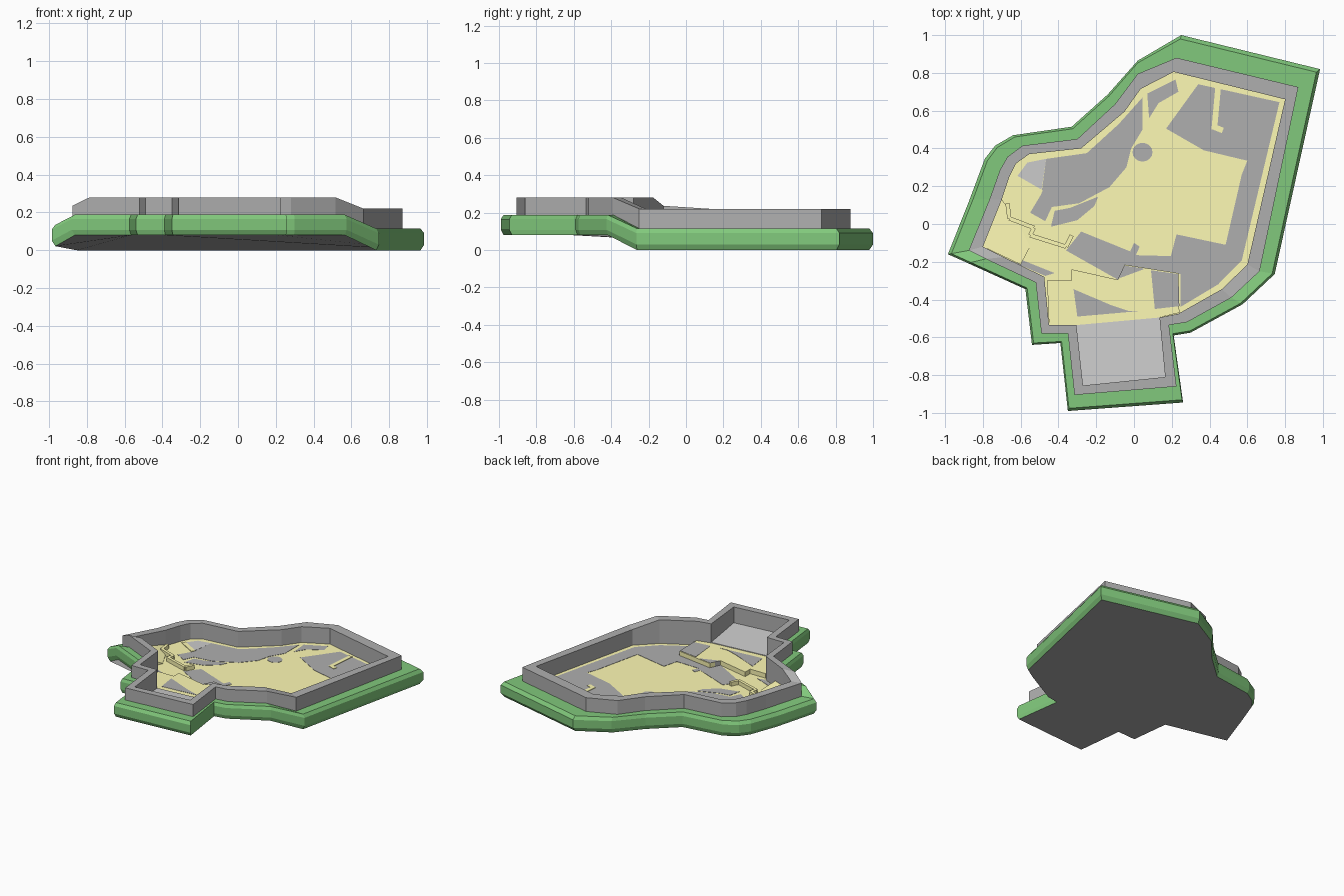
import bpy, bmesh, math

if "Cube" in bpy.data.objects:
    bpy.data.objects.remove(bpy.data.objects["Cube"])

def material(name, rgb):
    m = bpy.data.materials.new(name)
    m.diffuse_color = (*rgb, 1)
    m.use_nodes = True
    m.node_tree.nodes["Principled BSDF"].inputs["Base Color"].default_value = m.diffuse_color
    return m

SAND = material("sand", (1.0, 0.96, 0.46))
GREEN = material("grass", (0.22, 0.58, 0.20))
STONE = material("stone", (0.43, 0.43, 0.43))
PALE = material("pale_stone", (0.62, 0.62, 0.62))

def add_mesh(name, verts, faces, mat=STONE):
    bm = bmesh.new()
    vs = [bm.verts.new(v) for v in verts]
    for f in faces:
        bm.faces.new([vs[i] for i in f])
    bmesh.ops.recalc_face_normals(bm, faces=bm.faces)
    me = bpy.data.meshes.new(name)
    bm.to_mesh(me)
    bm.free()
    ob = bpy.data.objects.new(name, me)
    bpy.context.collection.objects.link(ob)
    me.materials.append(mat)
    return ob

def rings(name, loops, mat=STONE):
    """Skin neighbouring closed loops with quads."""
    n = len(loops[0])
    faces = []
    for r in range(len(loops) - 1):
        a, b = r * n, (r + 1) * n
        faces += [(a + i, a + (i + 1) % n, b + (i + 1) % n, b + i) for i in range(n)]
    return add_mesh(name, [v for l in loops for v in l], faces, mat)

def slab(name, pts, z0, z1, mat=STONE):
    """Flat polygon with thickness; z1 may be one height or one per corner."""
    n = len(pts)
    tops = z1 if isinstance(z1, (list, tuple)) else [z1] * n
    verts = [(x, y, z0) for x, y in pts] + [(x, y, z) for (x, y), z in zip(pts, tops)]
    faces = [tuple(range(n))[::-1], tuple(range(n, 2 * n))]
    faces += [(i, (i + 1) % n, n + (i + 1) % n, n + i) for i in range(n)]
    return add_mesh(name, verts, faces, mat)

def strip(name, a, b, width, z0, z1, mat=SAND):
    """Straight bar from a to b."""
    dx, dy = b[0] - a[0], b[1] - a[1]
    l = math.hypot(dx, dy)
    nx, ny = -dy / l * width / 2, dx / l * width / 2
    return slab(name, [(a[0] + nx, a[1] + ny), (a[0] - nx, a[1] - ny),
                       (b[0] - nx, b[1] - ny), (b[0] + nx, b[1] + ny)], z0, z1, mat)

# Matching outlines: grass edge, wall outside, wall inside, and how far each corner is lifted
EDGE = [(.25, 1), (.985, .82), (.745, -.265), (.575, -.425), (.30, -.575), (.21, -.59), (.26, -.945),
        (-.35, -.99), (-.39, -.63), (-.54, -.64), (-.575, -.345), (-.88, -.207), (-.985, -.16),
        (-.87, .13), (-.79, .345), (-.735, .415), (-.64, .47), (-.33, .515), (-.14, .685), (.02, .865)]
OUT = [(.225, .88), (.87, .725), (.665, -.25), (.515, -.39), (.28, -.52), (.185, -.535), (.225, -.86),
       (-.315, -.905), (-.35, -.58), (-.49, -.58), (-.52, -.31), (-.785, -.185), (-.875, -.14),
       (-.765, .13), (-.71, .285), (-.67, .355), (-.59, .415), (-.30, .45), (-.10, .635), (.02, .795)]
INN = [(.21, .805), (.80, .66), (.60, -.215), (.465, -.345), (.235, -.475), (.135, -.495), (.165, -.81),
       (-.27, -.855), (-.305, -.535), (-.45, -.535), (-.475, -.28), (-.69, -.175), (-.80, -.12),
       (-.70, .13), (-.66, .25), (-.625, .32), (-.555, .37), (-.28, .40), (-.05, .595), (.035, .715)]
LIFT = [0, 0, 0] + [1] * 9 + [.27] + [0] * 7

def loop(pts, z, rise):
    return [(x, y, z + rise * l) for (x, y), l in zip(pts, LIFT)]

RIM = [(e[0] + (o[0] - e[0]) * .17, e[1] + (o[1] - e[1]) * .17) for e, o in zip(EDGE, OUT)]

# Grass bank with a bulging edge, and the underside
rings("grass_bank", [loop(RIM, 0, .08), loop(EDGE, .03, .078), loop(EDGE, .09, .075),
                     loop(RIM, .115, .073), loop(OUT, .115, .073)], GREEN)
add_mesh("underside", loop(RIM, 0, .08), [tuple(range(len(RIM)))])

# Perimeter wall
FLOOR = .1
BASE = FLOOR - .006
rings("perimeter_wall", [loop(OUT, .11, .073), loop(OUT, .22, .06), loop(INN, .22, .06),
                         [(x, y, BASE) for x, y in INN]])

# Courtyard ground and the gate recess
slab("courtyard_ground", INN[:6] + INN[8:], BASE, FLOOR, SAND)
slab("gate_floor", INN[5:9], BASE, [.14, .16, .16, .14], PALE)

# Grey paved areas lying on the ground
PAVED = {
    "right_field": [(.34, .74), (.77, .645), (.57, -.195), (.445, -.32), (.245, -.44), (.245, -.265),
                    (.195, -.17), (.225, -.055), (.485, -.11), (.57, .26), (.6, .335), (.37, .39), (.17, .505)],
    "left_field": [(-.465, .345), (-.25, .375), (-.08, .53), (.045, .67), (.045, .50), (-.015, .40), (-.04, .30),
                   (-.13, .195), (-.29, .11), (-.435, .09), (-.47, .015), (-.55, .06), (-.49, .16)],
    "back_plot": [(.07, .69), (.22, .765), (.235, .70), (.13, .64), (.08, .56)],
    "long_plot": [(-.42, .07), (-.34, .085), (-.19, .145), (-.21, .095), (-.30, .02), (-.44, -.015)],
    "middle_plot": [(-.28, -.04), (-.02, -.145), (0, -.10), (.03, -.12), (.01, -.165), (.195, -.17),
                    (.245, -.265), (-.05, -.215), (-.085, -.295), (-.36, -.14)],
    "small_plot": [(-.62, -.18), (-.42, -.26), (-.47, -.275), (-.62, -.21)],
    "round_plot": [(.045 + .053 * math.cos(i * math.pi / 8), .38 + .05 * math.sin(i * math.pi / 8))
                   for i in range(16)],
}
for name, pts in PAVED.items():
    slab(name, pts, BASE, FLOOR + .002)
slab("left_corner_floor", [(-.565, .325), (-.465, .345), (-.49, .18), (-.62, .25)], BASE, FLOOR + .002, PALE)

# Raised front terrace with its two paved plots
TOP = FLOOR + .035
slab("front_terrace", [(-.33, -.24), (-.085, -.295), (-.05, -.215), (.235, -.26), (.24, -.47), (.135, -.495),
                       (-.305, -.535), (-.45, -.535), (-.46, -.30), (-.33, -.30)], BASE, TOP, SAND)
slab("terrace_plot_left", [(-.32, -.345), (-.12, -.43), (-.03, -.46), (.04, -.46), (-.30, -.49)], BASE, TOP + .002)
slab("terrace_plot_middle", [(-.085, -.29), (-.05, -.22), (.05, -.235), (.05, -.24)], BASE, TOP + .002)
slab("terrace_plot_right", [(.09, -.245), (.235, -.265), (.24, -.435), (.11, -.45)], BASE, TOP + .002)

# Sand paths crossing the paving
for i, (a, b) in enumerate([((.445, .72), (.425, .50)), ((.42, .515), (.47, .495)),
                            ((-.63, .245), (-.49, .165))]):
    strip(f"path_{i}", a, b, .03, BASE, FLOOR + .005)

# Sloping ground in the left corner
slab("corner_ramp", [(-.80, -.12), (-.70, .13), (-.62, .02), (-.55, -.12), (-.60, -.215)],
     BASE, [.16, .11, .105, .105, .15], SAND)

# Low walls of the ruins
for i, (a, b) in enumerate([((-.55, -.06), (-.36, -.12)), ((-.36, -.12), (-.33, -.06)),
                            ((-.67, .11), (-.66, .03)), ((-.66, .03), (-.53, -.02)),
                            ((-.53, -.02), (-.55, -.06))]):
    strip(f"ruin_wall_{i}", a, b, .022, BASE, FLOOR + .03)
